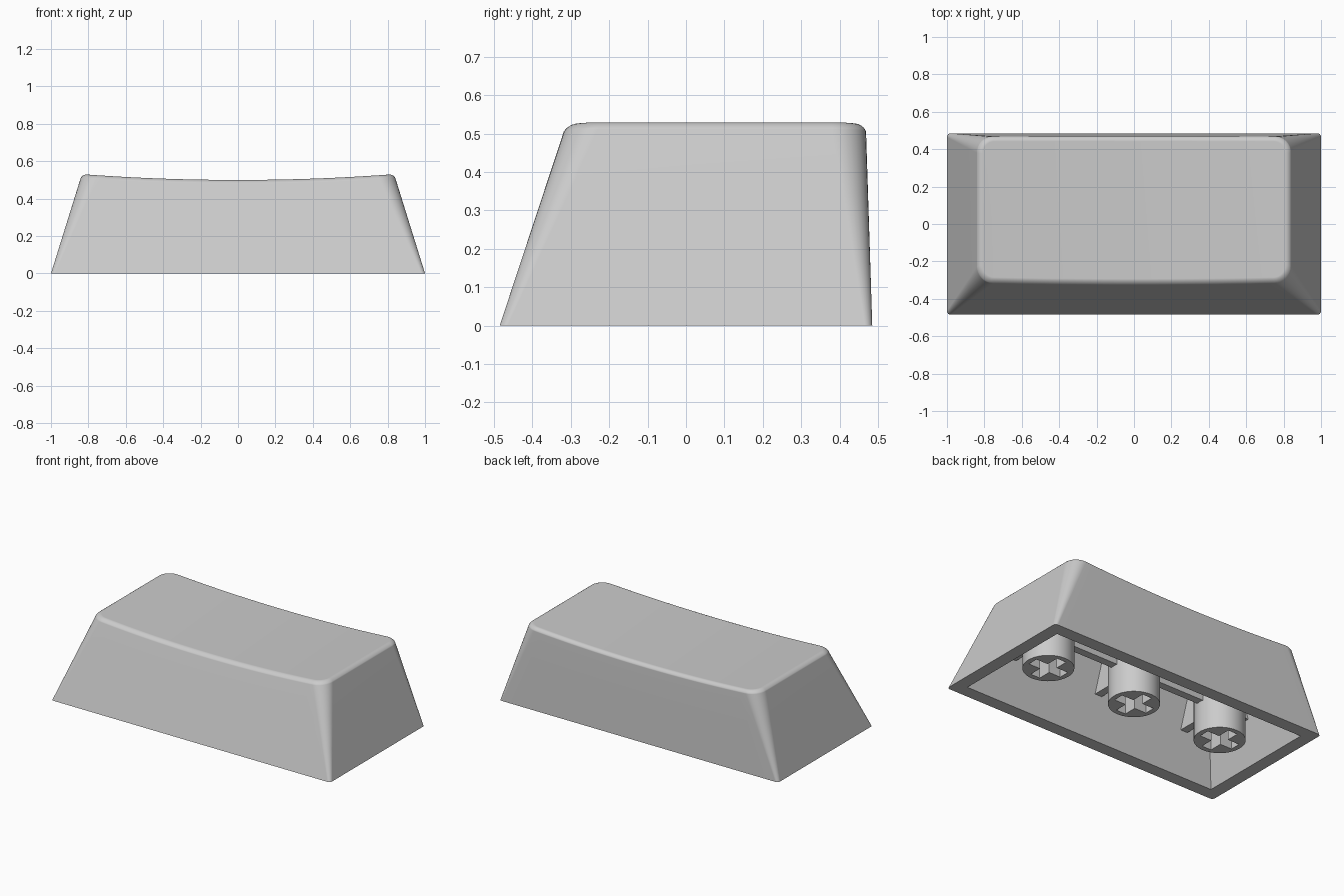
import bpy, bmesh, math

cube = bpy.data.objects.get("Cube")
if cube:
    bpy.data.objects.remove(cube, do_unlink=True)

HEIGHT, WALL, CEILING = 0.53, 0.083, 0.43
CORNER, SPAN = 8, 28          # segments per corner and along each long edge

plastic = bpy.data.materials.new("grey plastic")
plastic.use_nodes = True
GREY = (0.6, 0.6, 0.6, 1)
plastic.diffuse_color = GREY
plastic.node_tree.nodes["Principled BSDF"].inputs["Base Color"].default_value = GREY


def finish(name, bm, smooth=True):
    bmesh.ops.remove_doubles(bm, verts=bm.verts, dist=1e-5)
    bmesh.ops.recalc_face_normals(bm, faces=bm.faces)
    mesh = bpy.data.meshes.new(name)
    bm.to_mesh(mesh)
    bm.free()
    mesh.materials.append(plastic)
    obj = bpy.data.objects.new(name, mesh)
    bpy.context.collection.objects.link(obj)
    bpy.ops.object.select_all(action="DESELECT")
    obj.select_set(True)
    bpy.context.view_layer.objects.active = obj
    if smooth:
        bpy.ops.object.shade_smooth_by_angle(angle=math.radians(35))
    return obj


def outline(half_x, y0, y1, r):
    """Rounded rectangle: front half left to right, then back half right to left."""
    half = []
    for i in range(CORNER + 1):
        a = math.pi / 2 * i / CORNER
        half.append((-half_x + r * (1 - math.cos(a)), r * (1 - math.sin(a))))
    inner = half_x - r
    mid = [(-inner + 2 * inner * i / SPAN, 0) for i in range(1, SPAN)]
    half = half + mid + [(-x, y) for x, y in reversed(half)]
    return [(x, y0 + y) for x, y in half] + [(x, y1 - y) for x, y in reversed(half)]


def dish(x):
    return 0.50 + (HEIGHT - 0.50) * (x / 0.82) ** 2


def section(inset, height, sharp=False):
    """Cross-section of the tapered body; height is a function of x."""
    base = outline(1 - inset, -0.485 + inset, 0.485 - inset, 0 if sharp else 0.02)
    top = outline(0.835 - inset, -0.31 + inset, 0.468 - inset, 0 if sharp else 0.09 - inset)
    ring = []
    for (bx, by), (tx, ty) in zip(base, top):
        z = height(tx)
        t = z / HEIGHT
        ring.append((bx + (tx - bx) * t, by + (ty - by) * t, z))
    return ring


# Hollow body: ceiling, inner wall, rim, outer wall, rounded lip, dished top
rings = [section(WALL, lambda x: CEILING, True),
         section(WALL, lambda x: 0, True),
         section(0, lambda x: 0)]
rings += [section(0, lambda x, k=k: k * (dish(x) - 0.02)) for k in (0.33, 0.67)]
LIP, LEAN = 0.028, math.radians(17)
for i in range(7):
    a = LEAN + (math.pi / 2 - LEAN) * i / 6
    inset = LIP * (math.cos(LEAN) - math.cos(a))
    rings.append(section(inset, lambda x, a=a: dish(x) - LIP * (1 - math.sin(a))))

bm = bmesh.new()
loops = [[bm.verts.new(p) for p in ring] for ring in rings]
n = len(loops[0])
for low, high in zip(loops, loops[1:]):
    for i in range(n):
        j = (i + 1) % n
        bm.faces.new((low[i], low[j], high[j], high[i]))
for cap in (loops[0], loops[-1]):
    for i in range(n // 2 - 1):
        bm.faces.new((cap[i], cap[i + 1], cap[n - 2 - i], cap[n - 1 - i]))
bmesh.ops.remove_doubles(bm, verts=bm.verts, dist=1e-5)
body = finish("cap_body", bm)
weighted = body.modifiers.new("even shading", "WEIGHTED_NORMAL")
weighted.keep_sharp = True


# Stems with a cross-shaped socket
def cross_cutter(x):
    arm, w = 0.118, 0.034
    quarter = [(arm, -w), (arm, w), (w, w)]
    points = []
    for q in range(4):
        c, s = round(math.cos(q * math.pi / 2)), round(math.sin(q * math.pi / 2))
        points += [(px * c - py * s, px * s + py * c) for px, py in quarter]
    bm = bmesh.new()
    face = bm.faces.new([bm.verts.new((x + px, py, -0.05)) for px, py in points])
    up = bmesh.ops.extrude_face_region(bm, geom=[face])
    bmesh.ops.translate(bm, vec=(0, 0, 0.35),
                        verts=[v for v in up["geom"] if isinstance(v, bmesh.types.BMVert)])
    return finish("socket_cutter", bm, False)


def stem(name, x):
    cutter = cross_cutter(x)
    cutter.hide_render = True
    bottom, top = 0.05, CEILING + 0.01
    bm = bmesh.new()
    bmesh.ops.create_cone(bm, cap_ends=True, segments=48, radius1=0.15, radius2=0.15,
                          depth=top - bottom)
    bmesh.ops.translate(bm, vec=(x, 0, (top + bottom) / 2), verts=bm.verts)
    obj = finish(name, bm)
    cut = obj.modifiers.new("socket", "BOOLEAN")
    cut.operation, cut.object, cut.solver = "DIFFERENCE", cutter, "EXACT"
    bpy.ops.object.modifier_apply(modifier=cut.name)
    bpy.data.objects.remove(cutter, do_unlink=True)
    bpy.ops.object.shade_smooth_by_angle(angle=math.radians(35))


# Stiffening ribs under the ceiling, each a thin slab between two points
def rib(name, start, end):
    bottom, top, w = 0.25, CEILING + 0.01, 0.025
    (x0, y0), (x1, y1) = start, end
    wx, wy = (0, w) if y0 == y1 else (w, 0)
    bm = bmesh.new()
    bmesh.ops.create_cube(bm, size=1)
    for v in bm.verts:
        v.co.x = x0 - wx if v.co.x < 0 else x1 + wx
        v.co.y = y0 - wy if v.co.y < 0 else y1 + wy
        v.co.z = bottom if v.co.z < 0 else top
    finish(name, bm, False)


for label, x in (("right", -0.645), ("middle", 0), ("left", 0.645)):
    stem(label + "_stem", x)
    rib(label + "_front_rib", (x, -0.33), (x, -0.14))
    rib(label + "_back_rib", (x, 0.14), (x, 0.42))
for label, x0, x1 in (("right_end", -0.86, -0.785), ("right_long", -0.505, -0.14),
                      ("left_long", 0.14, 0.505), ("left_end", 0.785, 0.86)):
    rib(label + "_rib", (x0, 0), (x1, 0))
